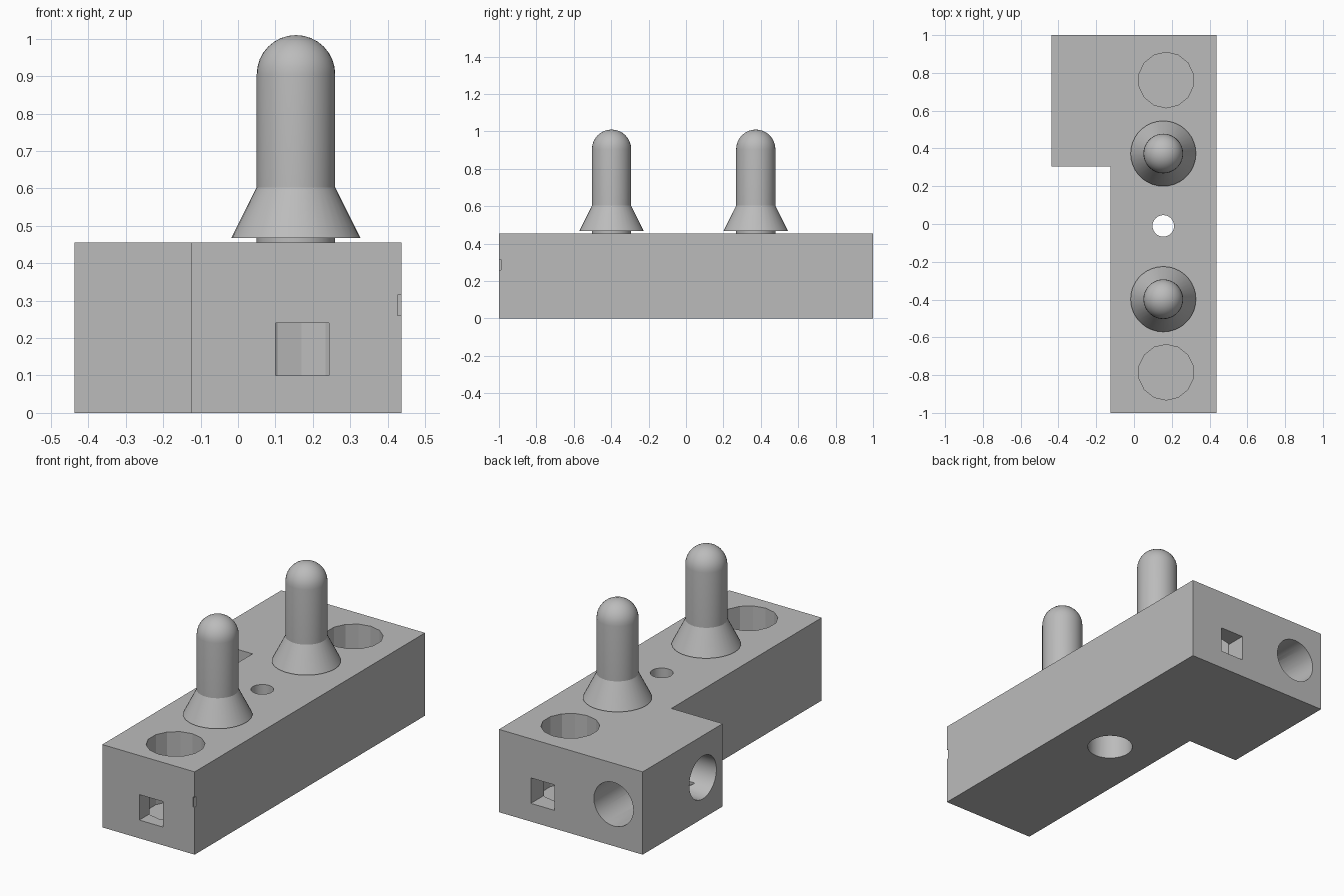
import bpy, bmesh, math
from mathutils import Matrix, Vector

if "Cube" in bpy.data.objects:
    bpy.data.objects.remove(bpy.data.objects["Cube"], do_unlink=True)

grey = bpy.data.materials.new("plain grey")
grey.use_nodes = True
COLOUR = (0.5, 0.5, 0.5, 1)
grey.diffuse_color = COLOUR
grey.node_tree.nodes["Principled BSDF"].inputs["Base Color"].default_value = COLOUR

HEIGHT = 0.455
AXIS_X = 0.155


def add_object(name, bm):
    bmesh.ops.recalc_face_normals(bm, faces=bm.faces)
    mesh = bpy.data.meshes.new(name)
    bm.to_mesh(mesh)
    bm.free()
    mesh.materials.append(grey)
    obj = bpy.data.objects.new(name, mesh)
    bpy.context.collection.objects.link(obj)
    return obj


def smooth(obj, degrees):
    bpy.ops.object.select_all(action='DESELECT')
    obj.select_set(True)
    bpy.context.view_layer.objects.active = obj
    bpy.ops.object.shade_smooth_by_angle(angle=math.radians(degrees))


def cut(body, cutter):
    mod = body.modifiers.new(cutter.name, 'BOOLEAN')
    mod.operation = 'DIFFERENCE'
    mod.solver = 'EXACT'
    mod.object = cutter
    bpy.context.view_layer.objects.active = body
    bpy.ops.object.modifier_apply(modifier=mod.name)
    bpy.data.objects.remove(cutter, do_unlink=True)


def cylinder_cutter(name, start, end, radius, sides=32):
    start, end = Vector(start), Vector(end)
    axis = end - start
    bm = bmesh.new()
    turn = axis.to_track_quat('Z', 'Y').to_matrix().to_4x4()
    bmesh.ops.create_cone(bm, cap_ends=True, segments=sides, radius1=radius,
                          radius2=radius, depth=axis.length,
                          matrix=Matrix.Translation((start + end) / 2) @ turn)
    return add_object(name, bm)


def box_cutter(name, low, high):
    low, high = Vector(low), Vector(high)
    bm = bmesh.new()
    bmesh.ops.create_cube(bm, size=1, matrix=Matrix.Translation((low + high) / 2)
                          @ Matrix.Diagonal((*(high - low), 1)))
    return add_object(name, bm)


# L-shaped block
outline = [(-0.125, -1), (0.437, -1), (0.437, 1), (-0.437, 1), (-0.437, 0.305), (-0.125, 0.305)]
bm = bmesh.new()
face = bm.faces.new([bm.verts.new((x, y, 0)) for x, y in outline])
top = bmesh.ops.extrude_face_region(bm, geom=[face])["geom"]
bmesh.ops.translate(bm, vec=(0, 0, HEIGHT),
                    verts=[v for v in top if isinstance(v, bmesh.types.BMVert)])
block = add_object("block", bm)

# End pockets in the top, each opened by a square window in the end face
for end, y in ((-1, -0.785), (1, 0.762)):
    cut(block, cylinder_cutter("pocket", (0.17, y, 0.07), (0.17, y, 0.6), 0.147, 14))
    low, high = sorted((y, end * 1.1))
    cut(block, box_cutter("window", (0.1, low, 0.1), (0.243, high, 0.24)))

# Middle screw hole with a wider bore from below
cut(block, cylinder_cutter("screw_hole", (AXIS_X, -0.01, -0.1), (AXIS_X, -0.01, 0.6), 0.057))
cut(block, cylinder_cutter("screw_bore", (AXIS_X, -0.01, -0.1), (AXIS_X, -0.01, 0.3), 0.117))

# Two round sockets that meet inside the side arm
cut(block, cylinder_cutter("back_socket", (-0.26, 1.1, 0.23), (-0.26, 0.4, 0.23), 0.12))
cut(block, cylinder_cutter("side_socket", (-0.6, 0.478, 0.225), (-0.16, 0.478, 0.225), 0.118))

# Small chip on the front corner
cut(block, box_cutter("chip", (0.427, -1.1, 0.26), (0.5, -0.99, 0.315)))
smooth(block, 20)

# Pins: short neck, flared collar, shaft and round tip
R, DOME = 0.105, 0.905
profile = [(0, 0.44), (R, 0.44), (R, 0.467), (0.173, 0.467), (R, 0.603)]
profile += [(R * math.cos(a), DOME + R * math.sin(a))
            for a in (math.pi / 2 * i / 8 for i in range(9))]
for name, y in (("front_pin", -0.398), ("back_pin", 0.373)):
    bm = bmesh.new()
    verts = [bm.verts.new((r, 0, z)) for r, z in profile]
    edges = [bm.edges.new(pair) for pair in zip(verts, verts[1:])]
    bmesh.ops.spin(bm, geom=verts + edges, axis=(0, 0, 1), cent=(0, 0, 0),
                   angle=2 * math.pi, steps=36)
    bmesh.ops.remove_doubles(bm, verts=bm.verts, dist=0.0005)
    pin = add_object(name, bm)
    pin.location = (AXIS_X, y, 0)
    smooth(pin, 25)
